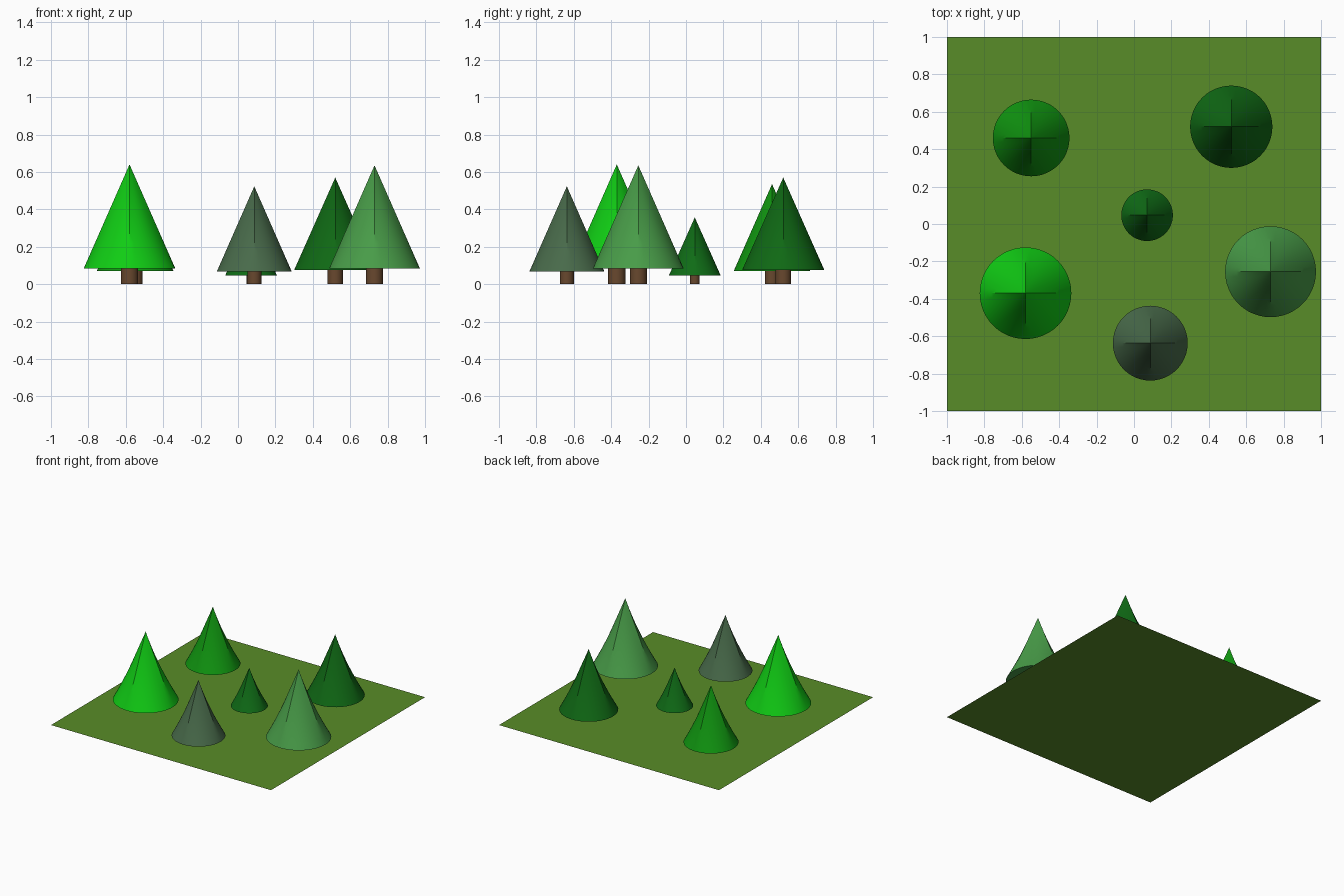
import bpy, bmesh
from math import sin, cos, pi, radians

if "Cube" in bpy.data.objects:
    bpy.data.objects.remove(bpy.data.objects["Cube"])


def material(name, rgb):
    # colours are picked as 0-255 display values and converted to linear
    m = bpy.data.materials.new(name)
    lin = [((c / 255 + 0.055) / 1.055) ** 2.4 for c in rgb]
    m.diffuse_color = (*lin, 1)
    m.use_nodes = True
    m.node_tree.nodes["Principled BSDF"].inputs["Base Color"].default_value = m.diffuse_color
    return m


def add_mesh(name, bm, mat, location=(0, 0, 0), smooth=True):
    bmesh.ops.recalc_face_normals(bm, faces=bm.faces)
    me = bpy.data.meshes.new(name)
    bm.to_mesh(me)
    bm.free()
    me.materials.append(mat)
    ob = bpy.data.objects.new(name, me)
    ob.location = location
    bpy.context.collection.objects.link(ob)
    if smooth:
        bpy.ops.object.select_all(action='DESELECT')
        ob.select_set(True)
        bpy.context.view_layer.objects.active = ob
        bpy.ops.object.shade_smooth_by_angle(angle=radians(30))
    return ob


def foliage(name, x, y, r, base, top, mat, sides=48, rings=12):
    # four-ridged tip that blends into a round, flat-bottomed skirt
    bm = bmesh.new()
    tip = bm.verts.new((0, 0, top))
    previous = None
    for k in range(1, rings + 1):
        t = k / rings
        ring = []
        for i in range(sides):
            a = 2 * pi * i / sides
            c, s = cos(a), sin(a)
            diamond = 1 / (abs(c) + abs(s))
            d = r * t * ((1 - t) * diamond + t)
            ring.append(bm.verts.new((d * c, d * s, top + (base - top) * t)))
        for i in range(sides):
            j = (i + 1) % sides
            if previous:
                bm.faces.new((previous[i], ring[i], ring[j], previous[j]))
            else:
                bm.faces.new((tip, ring[i], ring[j]))
        previous = ring
    bm.faces.new(previous)
    add_mesh(name, bm, mat, (x, y, 0))


def trunk(name, x, y, r, height, mat):
    bm = bmesh.new()
    bmesh.ops.create_cone(bm, cap_ends=False, segments=32,
                          radius1=r, radius2=r, depth=height)
    add_mesh(name, bm, mat, (x, y, height / 2))


# Ground sheet
bm = bmesh.new()
bmesh.ops.create_grid(bm, x_segments=1, y_segments=1, size=1)
add_mesh("ground", bm, material("grass", (88, 140, 40)), smooth=False)

# Trees: name, x, y, skirt radius, tip height, colour
bark = material("bark", (104, 72, 46))
trees = [
    ("bright_tree", -0.58, -0.37, 0.245, 0.64, (16, 205, 20)),
    ("green_tree", -0.55, 0.46, 0.205, 0.535, (16, 150, 16)),
    ("dark_tree", 0.52, 0.52, 0.22, 0.57, (15, 104, 20)),
    ("small_tree", 0.07, 0.047, 0.138, 0.357, (15, 108, 22)),
    ("pale_tree", 0.73, -0.255, 0.243, 0.635, (72, 156, 72)),
    ("grey_tree", 0.087, -0.637, 0.2, 0.523, (72, 106, 74)),
]
for name, x, y, r, top, rgb in trees:
    base = 0.34 * r
    foliage(name + "_foliage", x, y, r, base, top, material(name, rgb))
    trunk(name + "_trunk", x, y, 0.187 * r, base, bark)
